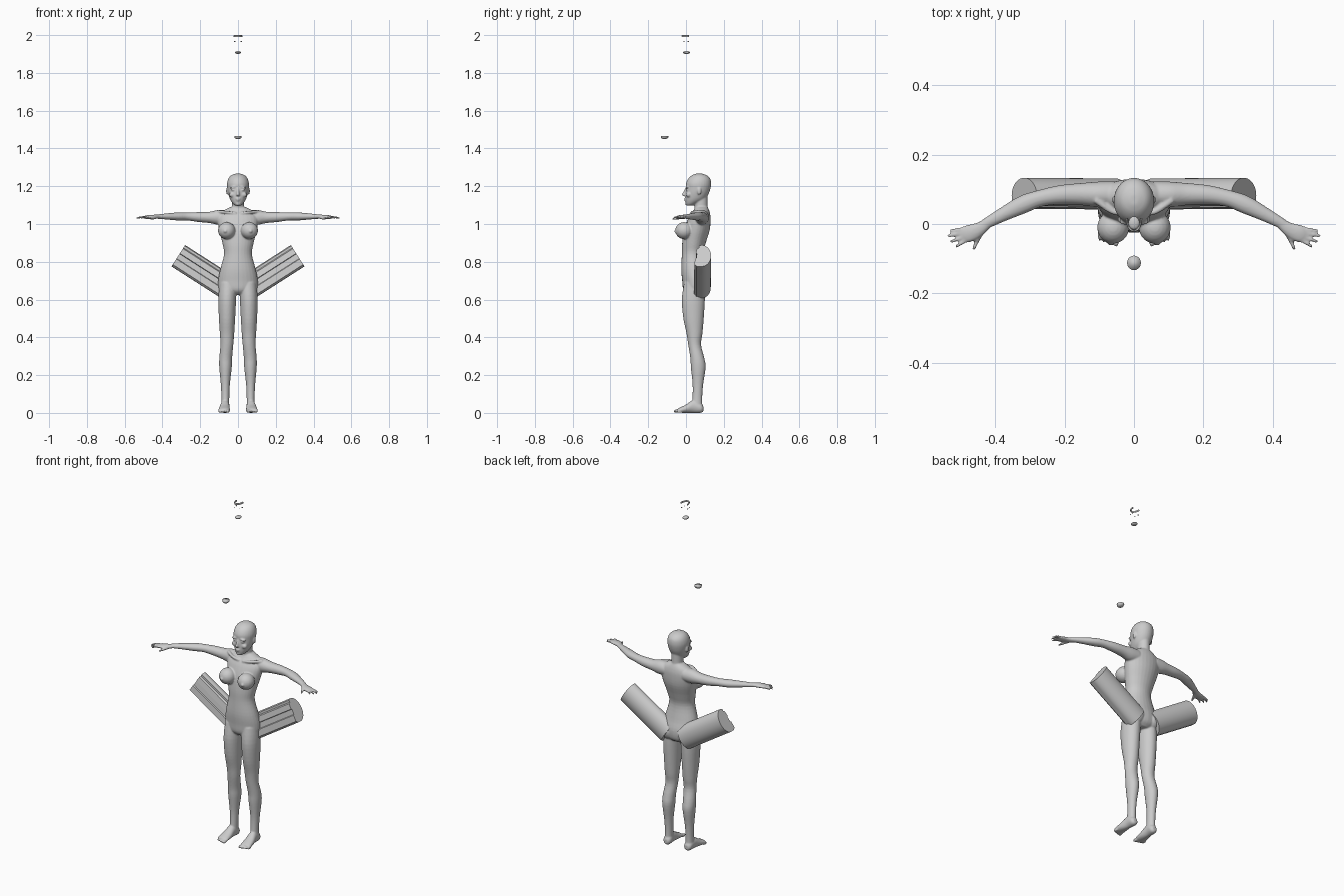
import bpy, bmesh
from math import sin, cos, pi, radians
from mathutils import Vector, Matrix

X, Y, Z = Vector((1, 0, 0)), Vector((0, 1, 0)), Vector((0, 0, 1))


def finish(bm, name, smooth=True):
    bmesh.ops.recalc_face_normals(bm, faces=bm.faces)
    for f in bm.faces:
        f.smooth = smooth
    me = bpy.data.meshes.new(name)
    bm.to_mesh(me)
    bm.free()
    ob = bpy.data.objects.new(name, me)
    bpy.context.collection.objects.link(ob)
    return ob


def catmull(rows, steps):
    out = []
    n = len(rows)
    for i in range(n - 1):
        p = [rows[max(0, min(n - 1, i + k))] for k in (-1, 0, 1, 2)]
        for s in range(steps):
            t = s / steps
            out.append([0.5 * (2 * b + (c - a) * t + (2 * a - 5 * b + 4 * c - d) * t * t
                               + (3 * b - a - 3 * c + d) * t ** 3) for a, b, c, d in zip(*p)])
    return out + [list(rows[-1])]


def tube(bm, rows, u, axis=None, side=1, steps=4, seg=28):
    """Loft ellipses; rows are x, y, z, radius along u, radius across."""
    rows = catmull([(r[0] * side, *r[1:]) for r in rows], steps)
    pts = [Vector(r[:3]) for r in rows]
    rings = []
    for i, (p, r) in enumerate(zip(pts, rows)):
        t = axis or (pts[min(i + 1, len(pts) - 1)] - pts[max(i - 1, 0)]).normalized()
        a = (u - t * u.dot(t)).normalized()
        b = t.cross(a)
        rings.append([bm.verts.new(p + a * (r[3] * cos(2 * pi * k / seg)) + b * (r[4] * sin(2 * pi * k / seg)))
                      for k in range(seg)])
    for A, B in zip(rings, rings[1:]):
        for k in range(seg):
            bm.faces.new((A[k], A[(k + 1) % seg], B[(k + 1) % seg], B[k]))
    bm.faces.new(rings[0])
    bm.faces.new(rings[-1])


def ball(bm, c, r, rot=0):
    m = Matrix.Translation(c) @ Matrix.Rotation(rot, 4, 'Y') @ Matrix.Diagonal((*r, 1))
    bmesh.ops.create_uvsphere(bm, u_segments=20, v_segments=12, radius=1, matrix=m)


def slices(rows):
    # z, front y, back y, half width -> tube rows
    return [(0, (f + b) / 2, z, w, (b - f) / 2) for z, f, b, w in rows]


bm = bmesh.new()
# torso
tube(bm, slices([(.625, .01, .09, .05), (.65, -.014, .115, .098), (.70, -.02, .12, .105),
                 (.76, -.025, .105, .094), (.84, -.022, .092, .074), (.90, -.02, .105, .083),
                 (.97, -.01, .126, .10), (1.03, .012, .13, .108), (1.065, .035, .125, .085),
                 (1.09, .05, .115, .04)]), X, Z)
# neck and head
tube(bm, [(0, .085, 1.04, .04, .04), (0, .08, 1.08, .032, .035), (0, .078, 1.16, .032, .036)], X, Z)
tube(bm, slices([(1.097, .005, .035, .014), (1.108, -.002, .06, .027), (1.13, -.005, .10, .042),
                 (1.16, -.004, .12, .052), (1.19, -.001, .13, .057), (1.215, 0, .133, .058),
                 (1.24, .012, .128, .051), (1.258, .032, .11, .036), (1.267, .055, .085, .012)]), X, Z)
# nose, lips and chin
tube(bm, [(0, .002, 1.19, .005, .006), (0, -.008, 1.168, .006, .008), (0, -.012, 1.155, .009, .010),
          (0, -.004, 1.148, .007, .008)], X, Z, seg=14)
ball(bm, (0, -.003, 1.134), (.014, .008, .004))
ball(bm, (0, -.002, 1.126), (.012, .008, .004))
ball(bm, (0, .006, 1.107), (.014, .010, .010))

for s in (1, -1):
    # brow, cheek, eye, ear
    ball(bm, (.024 * s, .007, 1.194), (.020, .010, .005), .15 * s)
    ball(bm, (.024 * s, .009, 1.18), (.013, .010, .006))
    ball(bm, (.030 * s, .014, 1.155), (.018, .014, .014))
    ball(bm, (.057 * s, .070, 1.175), (.006, .011, .020))
    # chest, buttock, collar bone
    ball(bm, (.060 * s, -.010, .965), (.046, .047, .045))
    ball(bm, (.067 * s, -.052, .962), (.010, .010, .010))
    ball(bm, (.052 * s, .073, .68), (.050, .052, .055))
    tube(bm, [(.01, .03, 1.055, .008, .008), (.06, .035, 1.062, .008, .008),
              (.11, .07, 1.065, .01, .01)], Z, side=s, seg=12)
    # leg
    tube(bm, [(.052, .045, .69, .046, .055), (.057, .039, .60, .047, .061), (.058, .04, .50, .043, .054),
              (.058, .045, .42, .038, .042), (.059, .046, .36, .034, .034), (.065, .06, .29, .034, .037),
              (.066, .065, .24, .033, .039), (.067, .063, .15, .024, .028), (.067, .06, .08, .021, .026),
              (.068, .057, .02, .022, .030)], X, Z, s)
    # foot and toes
    tube(bm, [(.067, .092, .022, .012, .014), (.067, .078, .026, .023, .026), (.069, .04, .034, .024, .034),
              (.072, 0, .022, .029, .022), (.074, -.035, .014, .031, .013), (.074, -.045, .011, .027, .009)],
         X, Y, s)
    for k in range(5):
        r = .009 - .0009 * k
        ball(bm, ((.051 + .012 * k) * s, -.05 + .004 * k, r), (r * .85, .016, r))
    # arm
    tube(bm, [(.06, .085, 1.035, .038, .038), (.105, .085, 1.035, .039, .037), (.15, .086, 1.035, .030, .032),
              (.21, .084, 1.037, .026, .028), (.27, .074, 1.04, .021, .024), (.32, .056, 1.04, .021, .026),
              (.38, .026, 1.04, .016, .020), (.43, -.001, 1.039, .011, .015)], Z, side=s)
    # palm, fingers, thumb
    tube(bm, [(.42, .003, 1.039, .011, .014), (.45, -.017, 1.038, .011, .021), (.478, -.028, 1.037, .010, .025),
              (.496, -.034, 1.035, .007, .021)], Z, side=s)
    for bx, by, tx, ty in ((.492, -.014, .530, -.020), (.495, -.026, .538, -.035),
                           (.492, -.038, .530, -.052), (.484, -.047, .514, -.066)):
        tube(bm, [(bx, by, 1.036, .006, .006), ((bx + tx) / 2, (by + ty) / 2, 1.036, .0055, .0055),
                  (tx, ty, 1.031, .0042, .0042)], Z, side=s, seg=10)
    tube(bm, [(.437, -.018, 1.034, .008, .009), (.452, -.048, 1.030, .007, .007),
              (.462, -.074, 1.026, .0045, .0045)], Z, side=s, seg=10)

# blend everything into one skin
body = finish(bm, "body")
rm = body.modifiers.new("skin", 'REMESH')
rm.mode, rm.voxel_size, rm.use_smooth_shade = 'VOXEL', .004, True
sm = body.modifiers.new("soften", 'SMOOTH')
sm.factor, sm.iterations = .5, 4

# slanted tubes behind the hips: rounded back, flatter ribbed front
back = [(.067 * cos(a), .080 + .051 * sin(a)) for a in (pi * k / 20 for k in range(21))]
front = [(-.066, .055), (-.055, .042), (-.02, .046), (-.017, .052), (.012, .056), (.015, .050),
         (.045, .056), (.050, .066), (.062, .066)]
for s, label in ((1, "left"), (-1, "right")):
    bm = bmesh.new()
    ang = radians(32.5)
    ends = []
    for cx, cz, dy in ((.052, .663, 0), (.316, .832, .002)):
        ends.append([bm.verts.new(((cx - sin(ang) * u) * s, y + dy, cz + cos(ang) * u))
                     for u, y in back + front])
    n = len(ends[0])
    for k in range(n):
        bm.faces.new((ends[0][k], ends[0][(k + 1) % n], ends[1][(k + 1) % n], ends[1][k]))
    for e in ends:
        bm.faces.new(e)
    ob = finish(bm, label + "_hip_tube")
    bpy.ops.object.select_all(action='DESELECT')
    ob.select_set(True)
    bpy.context.view_layer.objects.active = ob
    bpy.ops.object.shade_smooth_by_angle(angle=radians(30))

# small floating mouth parts
bm = bmesh.new()
tube(bm, [(0, -.115, 1.450, .009, .008), (0, -.113, 1.456, .017, .018), (0, -.112, 1.467, .020, .021)],
     X, Z, steps=2, seg=20)
finish(bm, "lower_cup")

bm = bmesh.new()
ball(bm, (0, .003, 1.908), (.016, .019, .008))
finish(bm, "tongue")

bm = bmesh.new()
arch = [(.021 * cos(a), .016 - .036 * sin(a), 1.9945, .0055, .003) for a in (pi * k / 8 for k in range(9))]
tube(bm, arch, Z, steps=2, seg=8)
finish(bm, "tooth_arch")

bm = bmesh.new()
for s in (1, -1):
    ball(bm, (.019 * s, .012, 1.966), (.003, .005, .003))
    ball(bm, (.015 * s, -.010, 1.966), (.002, .003, .002))
finish(bm, "small_beads")
